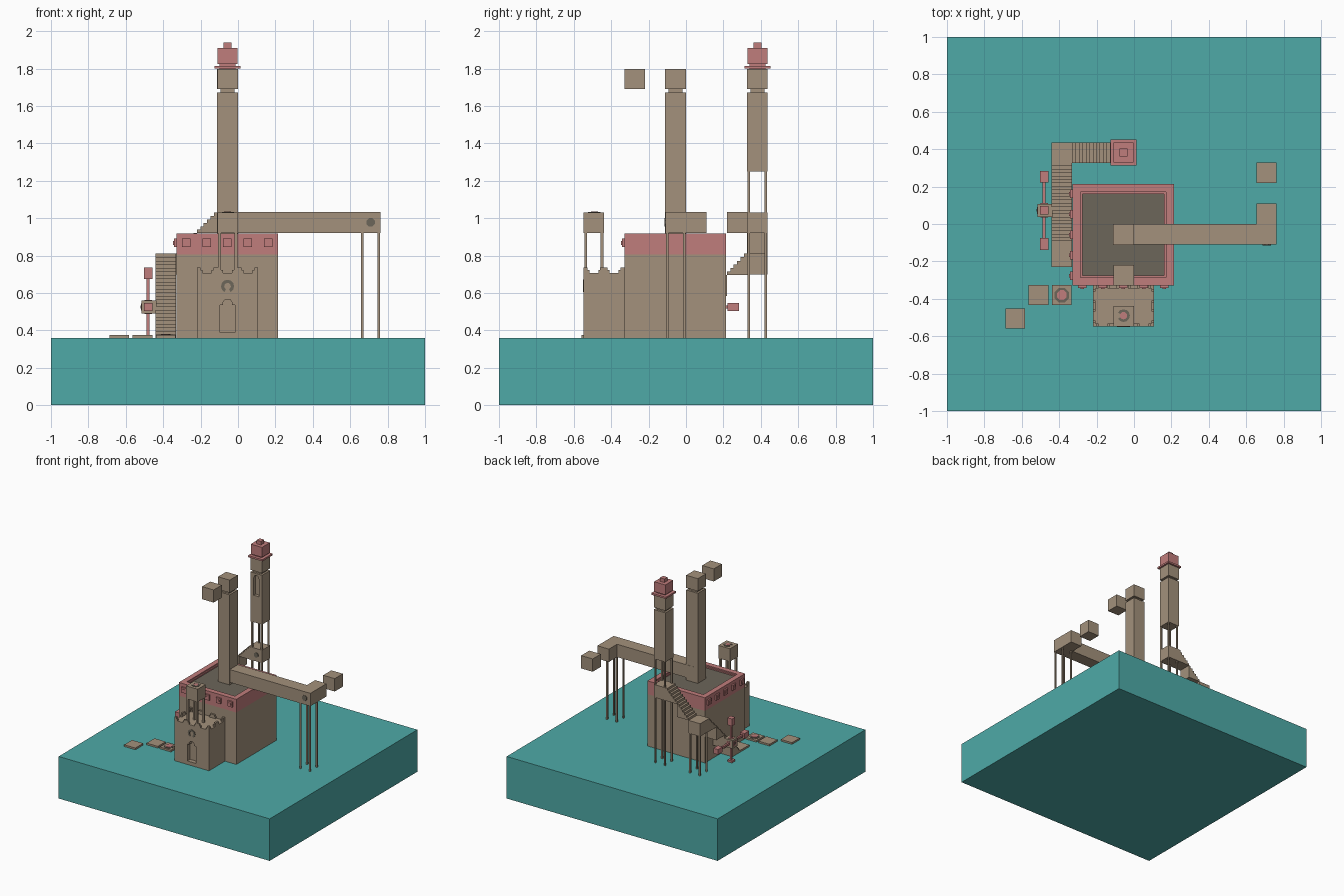
import bpy, bmesh, math

cube = bpy.data.objects.get("Cube")
if cube:
    bpy.data.objects.remove(cube, do_unlink=True)


def material(name, rgb):
    lin = [((c / 255 + 0.055) / 1.055) ** 2.4 for c in rgb] + [1.0]
    m = bpy.data.materials.new(name)
    m.use_nodes = True
    m.diffuse_color = lin
    m.node_tree.nodes["Principled BSDF"].inputs["Base Color"].default_value = lin
    return m


TEAL = material("teal ground", (78, 170, 167))
STONE = material("tan stone", (163, 145, 124))
PINK = material("dusty pink", (192, 125, 124))
DARK = material("dark grey brown", (108, 102, 90))

M = 0.11           # block module
G = 0.36           # ground height
CX, CY = -0.056, 0.382


def finish(name, bm, *mats):
    bmesh.ops.recalc_face_normals(bm, faces=bm.faces[:])
    me = bpy.data.meshes.new(name)
    bm.to_mesh(me)
    bm.free()
    for m in mats:
        me.materials.append(m)
    ob = bpy.data.objects.new(name, me)
    bpy.context.scene.collection.objects.link(ob)
    return ob


def add_box(bm, x0, x1, y0, y1, z0, z1):
    r = bmesh.ops.create_cube(bm, size=1)
    for v in r["verts"]:
        v.co = ((x0 + x1) / 2 + v.co.x * (x1 - x0),
                (y0 + y1) / 2 + v.co.y * (y1 - y0),
                (z0 + z1) / 2 + v.co.z * (z1 - z0))


def boxes(name, mat, *dims):
    bm = bmesh.new()
    for d in dims:
        add_box(bm, *d)
    return finish(name, bm, mat)


def sq(cx, cy, w, z0, z1):
    return (cx - w / 2, cx + w / 2, cy - w / 2, cy + w / 2, z0, z1)


def prism(name, mat, pts, axis, a, b):
    """Extrude a 2D outline along an axis from a to b."""
    put = {"x": lambda u, v: (a, u, v), "y": lambda u, v: (u, a, v),
           "z": lambda u, v: (u, v, a)}[axis]
    bm = bmesh.new()
    f = bm.faces.new([bm.verts.new(put(u, v)) for u, v in pts])
    r = bmesh.ops.extrude_face_region(bm, geom=[f])
    for v in r["geom"]:
        if isinstance(v, bmesh.types.BMVert):
            v.co["xyz".index(axis)] = b
    return finish(name, bm, mat)


def carve(ob, cutter):
    cutter.hide_render = True
    mod = ob.modifiers.new("cut", "BOOLEAN")
    mod.operation = "DIFFERENCE"
    mod.solver = "EXACT"
    mod.object = cutter
    bpy.context.view_layer.objects.active = ob
    bpy.ops.object.modifier_apply(modifier=mod.name)
    bpy.data.objects.remove(cutter, do_unlink=True)


def posts(name, x0, x1, y0, y1, z0, z1, w=0.013):
    boxes(name, STONE, *[(x, x + w, y, y + w, z0, z1)
                         for x in (x0 + 0.003, x1 - w - 0.003)
                         for y in (y0 + 0.003, y1 - w - 0.003)])


def disc(cu, cv, r, n=8):
    return [(cu + r * math.cos(math.tau * (i + .5) / n),
             cv + r * math.sin(math.tau * (i + .5) / n)) for i in range(n)]


def horseshoe(cu, cv, r0, r1, start):
    arc = [start + 0.5 + i * (math.tau - 1.0) / 10 for i in range(11)]
    return ([(cu + r1 * math.cos(t), cv + r1 * math.sin(t)) for t in arc] +
            [(cu + r0 * math.cos(t), cv + r0 * math.sin(t)) for t in reversed(arc)])


def stair_outline(u0, z0, blocks, run=M, rise=M, steps=6):
    pts = []
    for k in range(steps * blocks):
        z = z0 + (k + 1) * rise / steps
        pts += [(u0 + k * run / steps, z), (u0 + (k + 1) * run / steps, z)]
    for i in range(blocks, 0, -1):
        pts += [(u0 + i * run, z0 + (i - 1) * rise),
                (u0 + (i - 1) * run, z0 + (i - 1) * rise)]
    return pts


# ground
boxes("ground_slab", TEAL, (-1, 1, -1, 1, 0, G))

# main hall with coloured parapet and sunken roof
boxes("hall_walls", STONE, (-0.33, 0.215, -0.33, 0.215, G, 0.805))
bm = bmesh.new()
add_box(bm, -0.33, 0.215, -0.33, 0.215, 0.805, 0.918)
top = max(bm.faces, key=lambda f: f.calc_center_median().z)
for width in (0.063, 0.014):
    bmesh.ops.inset_region(bm, faces=[top], thickness=width)
    r = bmesh.ops.extrude_discrete_faces(bm, faces=[top])
    top = r["faces"][0]
    bmesh.ops.translate(bm, vec=(0, 0, -0.01), verts=top.verts[:])
top.material_index = 1
finish("hall_parapet", bm, PINK, DARK)
for i in range(5):
    c = -0.276 + i * 0.1095
    for w, d in ((0.046, 0.013), (0.02, 0.017)):
        boxes("front_stud", PINK, (c - w / 2, c + w / 2, -0.33 - d, -0.325, 0.868 - w / 2, 0.868 + w / 2))
        boxes("side_stud", PINK, (-0.33 - d, -0.325, c - w / 2, c + w / 2, 0.868 - w / 2, 0.868 + w / 2))

# gatehouse with door recess and battlements
gate = boxes("gatehouse", STONE, (-0.22, 0.108, -0.547, -0.33, G, 0.707))
door = [(-0.04, 0.39), (0.04, 0.39), (0.04, 0.535), (0.024, 0.535),
        (0.024, 0.55), (0.014, 0.565), (-0.014, 0.565), (-0.024, 0.55),
        (-0.024, 0.535), (-0.04, 0.535)]
carve(gate, prism("door_cutter", STONE, [(CX + u, v) for u, v in door], "y", -0.6, -0.51))
bm = bmesh.new()
for w, z in ((0.03, 0.722), (0.02, 0.737)):
    for i in range(4):
        c = -0.22 + i * 0.1093
        x0, x1 = max(c - w, -0.22), min(c + w, 0.108)
        add_box(bm, x0, x1, -0.547, -0.532, 0.70, z)
        add_box(bm, x0, x1, -0.345, -0.33, 0.70, z)
    for i in range(3):
        c = -0.547 + i * 0.1085
        y0, y1 = max(c - w, -0.547), min(c + w, -0.33)
        add_box(bm, -0.22, -0.205, y0, y1, 0.70, z)
        add_box(bm, 0.093, 0.108, y0, y1, 0.70, z)
finish("battlements", bm, STONE)
prism("gate_emblem", DARK, horseshoe(CX, 0.636, 0.018, 0.035, -math.pi / 2), "y", -0.551, -0.54)

# watch box on stilts above the gatehouse
boxes("watch_box", STONE, (-0.11, 0, -0.547, -0.438, 0.92, 1.03))
posts("watch_box_legs", -0.11, 0, -0.547, -0.438, 0.70, 0.925, 0.016)
prism("watch_box_ring", DARK, horseshoe(CX, -0.49, 0.02, 0.034, math.pi), "z", 1.028, 1.034)
prism("watch_box_button", PINK, disc(CX, -0.49, 0.02), "z", 1.028, 1.035)


# columns with a narrow neck and a block on top
def column(name, cy, z0):
    shaft = boxes(name + "_shaft", STONE, sq(CX, cy, M, z0, 1.672))
    boxes(name + "_neck", STONE, sq(CX, cy, 0.076, 1.665, 1.70))
    boxes(name + "_head", STONE, sq(CX, cy, M, 1.69, 1.798))
    return shaft


column("centre_column", -0.056, 0.90)
tower = column("rear_tower", CY, 1.25)
niche = [(-0.025, 1.48), (0.025, 1.48), (0.025, 1.63), (0.012, 1.655),
         (-0.012, 1.655), (-0.025, 1.63)]
carve(tower, prism("niche_cutter", STONE, [(CX + u, v) for u, v in niche], "y", 0.30, 0.355))
boxes("tower_cap", PINK, sq(CX, CY, 0.137, 1.80, 1.815), sq(CX, CY, 0.085, 1.79, 1.83),
      sq(CX, CY, 0.106, 1.825, 1.91), sq(CX, CY, 0.042, 1.905, 1.94))
posts("tower_open_storey", -0.11, 0, 0.327, 0.437, 1.02, 1.255)
boxes("tower_base", STONE, sq(CX, CY, M, 0.92, 1.03))
posts("tower_legs", -0.11, 0, 0.327, 0.437, G, 0.925)
prism("tower_base_hole", DARK, disc(CX, 0.975, 0.022), "y", 0.323, 0.33)

# elevated bridge with bent end and stilts
prism("bridge", STONE, [(-0.11, -0.11), (0.763, -0.11), (0.763, 0.11), (0.654, 0.11),
                        (0.654, 0), (-0.11, 0)], "z", 0.922, 1.032)
posts("bridge_legs", 0.654, 0.763, -0.11, 0, G, 0.925)
prism("bridge_hole", DARK, disc(0.709, 0.978, 0.024), "y", -0.114, -0.105)

# loose floating blocks
boxes("floating_block_side", STONE, (0.654, 0.763, 0.22, 0.33, 0.922, 1.032))
boxes("floating_block_high", STONE, (-0.11, 0, -0.33, -0.22, 1.69, 1.798))

# two flights of steps with a landing between them
prism("lower_stairs", STONE, stair_outline(-0.11, G, 4, 0.1095, 0.1125), "x", -0.44, -0.332)
boxes("stair_foot_slab", STONE, (-0.44, -0.332, -0.23, -0.11, G, 0.375))
boxes("stair_landing", STONE, (-0.44, -0.33, 0.327, 0.437, 0.70, 0.81))
posts("landing_legs", -0.44, -0.33, 0.327, 0.437, G, 0.705)
prism("upper_stairs", STONE, stair_outline(-0.33, 0.81, 2), "y", 0.327, 0.437)

# four-armed wheel beside the stairs
wx, wy, wz = -0.48, 0.073, 0.525
boxes("wheel_hub", STONE, (wx - 0.035, wx + 0.045, wy - 0.035, wy + 0.035, wz - 0.035, wz + 0.035))
boxes("wheel_hub_plates", PINK, *[
    (wx - a, wx + a, wy - b, wy + b, wz - c, wz + c)
    for a, b, c in ((0.038, 0.019, 0.019), (0.019, 0.038, 0.019), (0.019, 0.019, 0.038))])
boxes("wheel_hub_studs", DARK, *[
    (wx - a, wx + a, wy - b, wy + b, wz - c, wz + c)
    for a, b, c in ((0.04, 0.007, 0.007), (0.007, 0.04, 0.007), (0.007, 0.007, 0.04))])
bm = bmesh.new()
add_box(bm, wx - 0.008, wx + 0.008, wy - 0.16, wy + 0.16, wz - 0.008, wz + 0.008)
add_box(bm, wx - 0.008, wx + 0.008, wy - 0.008, wy + 0.008, wz - 0.16, wz + 0.16)
for s in (-1, 1):
    y, z = wy + s * 0.18, wz + s * 0.18
    add_box(bm, wx - 0.022, wx + 0.022, y - 0.031, y + 0.031, wz - 0.022, wz + 0.022)
    add_box(bm, wx - 0.022, wx + 0.022, wy - 0.022, wy + 0.022, z - 0.031, z + 0.031)
finish("wheel_arms", bm, PINK)

# stepping slabs, one with a button
for x, y in ((-0.635, -0.505), (-0.51, -0.38), (-0.386, -0.38)):
    boxes("stepping_slab", STONE, sq(x, y, 0.106, G, 0.375))
prism("slab_ring", DARK, disc(-0.386, -0.38, 0.042), "z", 0.37, 0.378)
prism("slab_button", PINK, disc(-0.386, -0.38, 0.028), "z", 0.37, 0.381)
